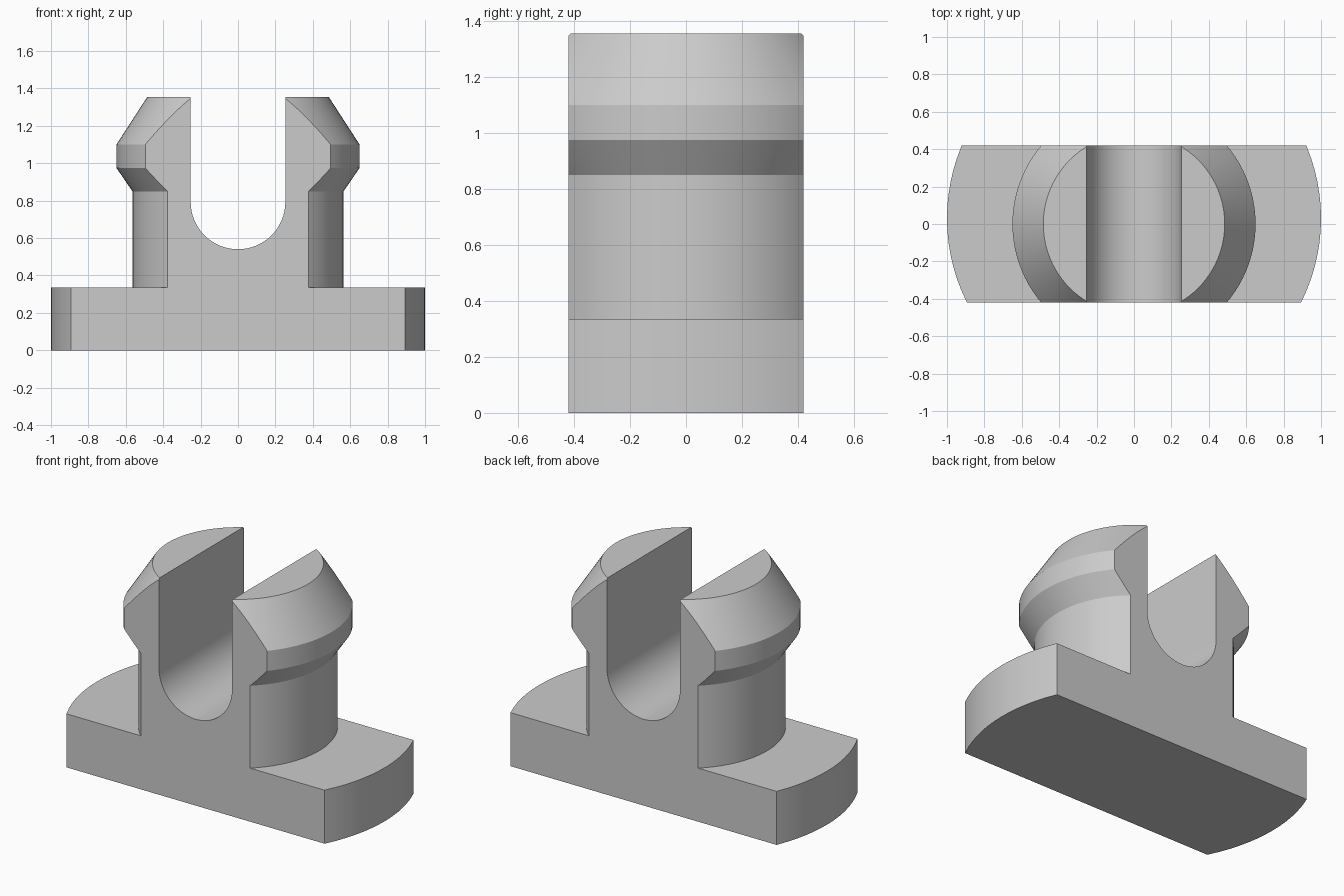
import bpy, bmesh, math

cube = bpy.data.objects.get("Cube")
if cube:
    bpy.data.objects.remove(cube, do_unlink=True)

HALF_DEPTH = 0.42
SEGMENTS = 96
BASE_SHIFT = 0.03  # the foot's arc sits slightly behind the stem's axis

grey = bpy.data.materials.new("plain grey")
grey.use_nodes = True
colour = (0.60, 0.60, 0.60, 1)
grey.diffuse_color = colour
grey.node_tree.nodes["Principled BSDF"].inputs["Base Color"].default_value = colour


def make_object(name, bm):
    bmesh.ops.recalc_face_normals(bm, faces=bm.faces)
    mesh = bpy.data.meshes.new(name)
    bm.to_mesh(mesh)
    bm.free()
    mesh.materials.append(grey)
    obj = bpy.data.objects.new(name, mesh)
    bpy.context.collection.objects.link(obj)
    return obj


def turned(name, profile):
    """Stack of rings (radius, height, y shift), capped at both ends."""
    bm = bmesh.new()
    rings = []
    for radius, z, shift in profile:
        angles = [2 * math.pi * i / SEGMENTS for i in range(SEGMENTS)]
        rings.append([bm.verts.new((radius * math.cos(a), shift + radius * math.sin(a), z))
                      for a in angles])
    for low, high in zip(rings, rings[1:]):
        for i in range(SEGMENTS):
            j = (i + 1) % SEGMENTS
            bm.faces.new((low[i], low[j], high[j], high[i]))
    bm.faces.new(rings[0])
    bm.faces.new(rings[-1])
    return make_object(name, bm)


def extruded(name, outline, half_depth):
    """Front outline (x, z) carried through the depth."""
    bm = bmesh.new()
    face = bm.faces.new([bm.verts.new((x, -half_depth, z)) for x, z in outline])
    result = bmesh.ops.extrude_face_region(bm, geom=[face])
    verts = [v for v in result["geom"] if isinstance(v, bmesh.types.BMVert)]
    bmesh.ops.translate(bm, verts=verts, vec=(0, 2 * half_depth, 0))
    return make_object(name, bm)


def cut(target, cutter, operation):
    mod = target.modifiers.new(cutter.name, 'BOOLEAN')
    mod.operation = operation
    mod.solver = 'EXACT'
    mod.object = cutter
    cutter.hide_render = True
    bpy.context.view_layer.objects.active = target
    bpy.ops.object.modifier_apply(modifier=mod.name)
    bpy.data.objects.remove(cutter, do_unlink=True)


# Foot, stem and flared head turned as one solid
clip = turned("clip_body", [
    (1.0, 0, BASE_SHIFT), (1.0, 0.335, BASE_SHIFT),
    (0.565, 0.335, 0), (0.565, 0.85, 0),
    (0.65, 0.975, 0), (0.65, 1.10, 0), (0.485, 1.355, 0)])

# Flat front and back
slab = extruded("depth_slab", [(-2, -1), (2, -1), (2, 2), (-2, 2)], HALF_DEPTH)
cut(clip, slab, 'INTERSECT')

# Round-bottomed slot between the two prongs
SLOT_RADIUS, SLOT_CENTRE = 0.253, 0.793
arc = [math.pi + math.pi * i / 32 for i in range(33)]
outline = [(SLOT_RADIUS * math.cos(a), SLOT_CENTRE + SLOT_RADIUS * math.sin(a)) for a in arc]
slot = extruded("slot_cutter", outline + [(SLOT_RADIUS, 2), (-SLOT_RADIUS, 2)], 1)
cut(clip, slot, 'DIFFERENCE')

# Smooth curves, crisp edges
bpy.ops.object.select_all(action='DESELECT')
clip.select_set(True)
bpy.context.view_layer.objects.active = clip
bpy.ops.object.shade_smooth_by_angle(angle=math.radians(25))
